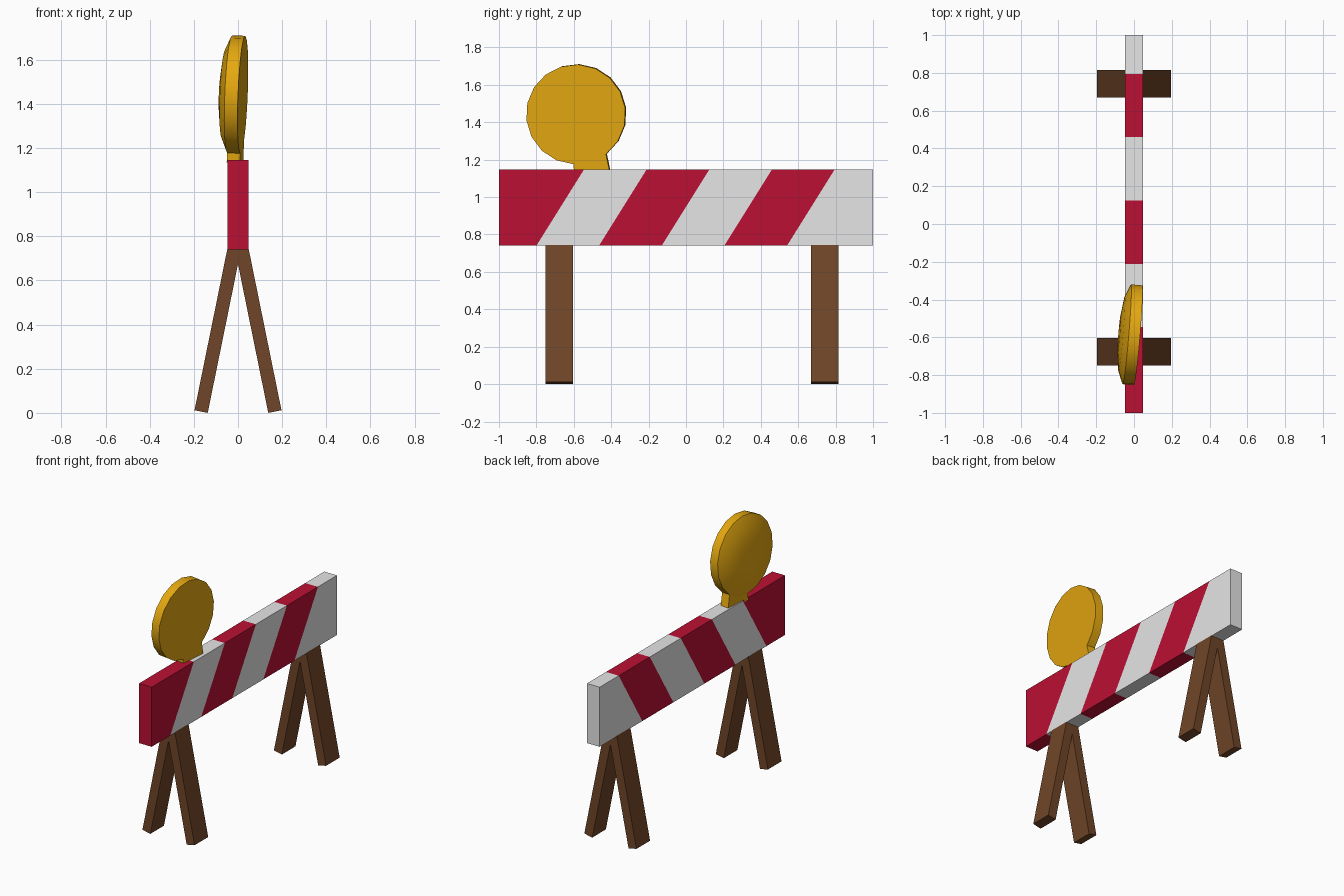
import bpy, bmesh, math
from mathutils import Vector, Matrix

if "Cube" in bpy.data.objects:
    bpy.data.objects.remove(bpy.data.objects["Cube"])


def material(name, rgb):
    m = bpy.data.materials.new(name)
    m.diffuse_color = (*rgb, 1)
    m.use_nodes = True
    m.node_tree.nodes["Principled BSDF"].inputs["Base Color"].default_value = m.diffuse_color
    return m


RED = material("red", (0.50, 0.005, 0.033))
WHITE = material("white", (0.79, 0.79, 0.79))
YELLOW = material("amber", (0.78, 0.39, 0.005))
BROWN = material("brown", (0.162, 0.06, 0.021))


def finish(bm, name, *mats):
    bmesh.ops.recalc_face_normals(bm, faces=bm.faces)
    me = bpy.data.meshes.new(name)
    bm.to_mesh(me)
    bm.free()
    for m in mats:
        me.materials.append(m)
    ob = bpy.data.objects.new(name, me)
    bpy.context.collection.objects.link(ob)
    return ob


def box(bm, lo, hi):
    lo, hi = Vector(lo), Vector(hi)
    mat = Matrix.Translation((lo + hi) / 2) @ Matrix.Diagonal((*(hi - lo), 1))
    bmesh.ops.create_cube(bm, size=1, matrix=mat)


# Board, cut by slanted planes into diagonal stripes
Z0, Z1, SLANT, FIRST, STEP = 0.74, 1.147, 0.625, -0.80, 0.335
bm = bmesh.new()
box(bm, (-0.048, -1, Z0), (0.048, 1, Z1))
for k in range(5):
    bmesh.ops.bisect_plane(bm, geom=bm.verts[:] + bm.edges[:] + bm.faces[:],
                           plane_co=(0, FIRST + k * STEP, Z0),
                           plane_no=(0, 1, -SLANT))
for f in bm.faces:
    c = f.calc_center_median()
    band = math.floor((c.y - (c.z - Z0) * SLANT - FIRST) / STEP)
    f.material_index = 1 if band >= 4 or band % 2 == 0 else 0
finish(bm, "striped_board", RED, WHITE)

# Splayed legs: a leaning plank on each side at both ends
LEAN, W = math.radians(11.5), 0.061
along = Vector((math.sin(LEAN), 0, math.cos(LEAN)))
across = Vector((math.cos(LEAN), 0, -math.sin(LEAN)))
foot = Vector((-0.197, 0, W * math.sin(LEAN)))
for end, y0, y1 in (("front", -0.75, -0.603), ("back", 0.669, 0.816)):
    for side, s in (("left", 1), ("right", -1)):
        bm = bmesh.new()
        outline = [foot, foot + across * W,
                   foot + across * W + along * 0.76, foot + along * 0.76]
        f = bm.faces.new([bm.verts.new((p.x * s, y0, p.z)) for p in outline])
        new = bmesh.ops.extrude_face_region(bm, geom=[f])["geom"]
        bmesh.ops.translate(bm, vec=(0, y1 - y0, 0),
                            verts=[v for v in new if isinstance(v, bmesh.types.BMVert)])
        finish(bm, f"{end}_{side}_leg", BROWN)

# Lamp: 18-sided disc with a stub neck, flat on one side and domed on the other
R, N = 0.267, 18
angles = [math.radians(87 - 20 * i) for i in range(N)]
NECK = 8                                    # rim corner replaced by the neck
outline = []
for i, a in enumerate(angles):
    if i == NECK:
        outline += [(0.181, -0.31), (-0.011, -0.31)]
    else:
        outline.append((R * math.cos(a), R * math.sin(a)))
bm = bmesh.new()
f = bm.faces.new([bm.verts.new((0.022, y, z)) for y, z in outline])
new = bmesh.ops.extrude_face_region(bm, geom=[f])["geom"]
bmesh.ops.translate(bm, vec=(-0.06, 0, 0),
                    verts=[v for v in new if isinstance(v, bmesh.types.BMVert)])

rings = [[bm.verts.new((x, r * math.cos(a), r * math.sin(a))) for a in angles]
         for r, x in ((R, -0.038), (0.2, -0.066), (0.1, -0.079))]
for a, b in zip(rings, rings[1:]):
    for i in range(N):
        j = (i + 1) % N
        bm.faces.new((a[i], a[j], b[j], b[i]))
tip = bm.verts.new((-0.083, 0, 0))
for i in range(N):
    bm.faces.new((rings[-1][i], rings[-1][(i + 1) % N], tip))
back = [f for f in bm.faces if len(f.verts) > 4 and f.calc_center_median().x < 0]
bmesh.ops.remove_doubles(bm, verts=bm.verts[:], dist=0.0005)
lamp = finish(bm, "warning_lamp", YELLOW)
# Make sure the open dome shell faces outwards
bm = bmesh.new()
bm.from_mesh(lamp.data)
for f in bm.faces:
    if f.calc_center_median().x < -0.039 and f.normal.x > 0:
        f.normal_flip()
bm.to_mesh(lamp.data)
bm.free()
lamp.location = (0, -0.587, 1.443)
lamp.rotation_euler = (0, 0.04, -0.083)

# Smooth the lamp only, keeping its rim sharp
bpy.ops.object.select_all(action='DESELECT')
lamp.select_set(True)
bpy.context.view_layer.objects.active = lamp
bpy.ops.object.shade_smooth_by_angle(angle=math.radians(30))
